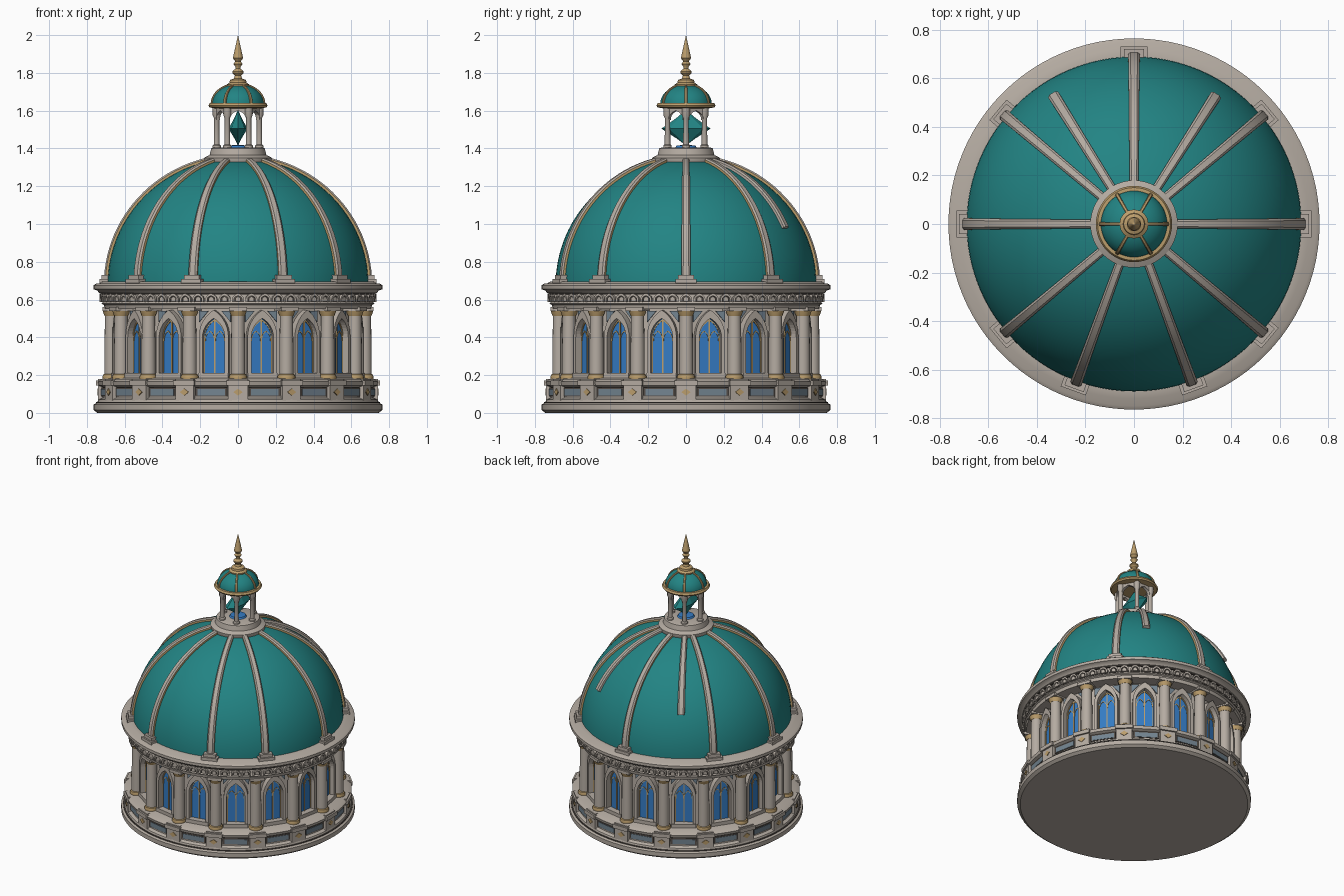
import bpy, bmesh
from math import sin, cos, pi, radians
from mathutils import Matrix, Vector

cube = bpy.data.objects.get("Cube")
if cube:
    bpy.data.objects.remove(cube, do_unlink=True)


def material(name, rgb):
    m = bpy.data.materials.new(name)
    m.use_nodes = True
    m.diffuse_color = (*rgb, 1)
    bsdf = m.node_tree.nodes["Principled BSDF"]
    bsdf.inputs["Base Color"].default_value = (*rgb, 1)
    bsdf.inputs["Roughness"].default_value = 0.8
    return m


MATS = [material("pale stone", (0.46, 0.41, 0.36)),
        material("teal copper", (0.016, 0.23, 0.23)),
        material("gilding", (0.50, 0.34, 0.15)),
        material("blue glass", (0.035, 0.20, 0.55)),
        material("dark crevice", (0.09, 0.075, 0.065)),
        material("slate panel", (0.17, 0.23, 0.28))]
STONE, TEAL, GOLD, BLUE, DARK, SLATE = range(6)


def spot(deg, r=0.0, z=0.0):
    """Local frame on a ring: x runs along the ring, y points outward."""
    return (Matrix.Rotation(radians(deg - 90), 4, 'Z')
            @ Matrix.Translation((0, r, z)))


def face(bm, verts, mat):
    bm.faces.new(verts).material_index = mat


def lathe(bm, profile, mat, seg=96, at=Matrix(), turn=0.0):
    rings = []
    for r, z in profile:
        n = seg if r > 0 else 1
        rings.append([bm.verts.new(at @ Vector((r * cos(turn + 2 * pi * i / seg),
                      r * sin(turn + 2 * pi * i / seg), z))) for i in range(n)])
    for a, b in zip(rings, rings[1:]):
        for i in range(seg):
            j = (i + 1) % seg
            quad = [a[i % len(a)], a[j % len(a)], b[j % len(b)], b[i % len(b)]]
            face(bm, list(dict.fromkeys(quad)), mat)
    for ring in (rings[0], rings[-1]):
        if len(ring) > 1:
            face(bm, ring, mat)


def prism(bm, at, outline, y0, y1, mat):
    back, front = [[bm.verts.new(at @ Vector((x, y, z))) for x, z in outline]
                   for y in (y0, y1)]
    face(bm, back, mat)
    face(bm, front, mat)
    for i in range(len(back)):
        face(bm, [back[i - 1], back[i], front[i], front[i - 1]], mat)


def box(bm, at, w, z0, z1, y0, y1, mat):
    prism(bm, at, [(-w, z0), (w, z0), (w, z1), (-w, z1)], y0, y1, mat)


def band(bm, at, inner, outer, y0, y1, mat):
    """Solid strip between two matching open outlines."""
    rows = [[bm.verts.new(at @ Vector((x, y, z))) for x, z in line]
            for line, y in ((inner, y0), (inner, y1), (outer, y1), (outer, y0))]
    skin(bm, list(zip(*rows)), mat)


def skin(bm, sections, mat, side_mat=None):
    n = len(sections[0])
    for a, b in zip(sections, sections[1:]):
        for i in range(n):
            m = side_mat if side_mat is not None and i in (0, n - 2) else mat
            face(bm, [a[i], a[(i + 1) % n], b[(i + 1) % n], b[i]], m)
    face(bm, sections[0], mat)
    face(bm, sections[-1], mat)


def arch(w, z0, spring, top, n=7):
    left = [(-w, z0)]
    for i in range(n + 1):
        a = pi / 3 * i / n
        left.append((w - 2 * w * cos(a), spring + (top - spring) * sin(a) / sin(pi / 3)))
    return left + [(-x, z) for x, z in reversed(left[:-1])]


def rib(bm, deg, radius, height, z, t0, t1, w0, w1, h, mat, side_mat=None, n=24):
    """Raised strip following an elliptical dome from angle t0 to t1."""
    at, sections = spot(deg), []
    for i in range(n + 1):
        u = i / n
        t, w = t0 + (t1 - t0) * u, w0 + (w1 - w0) * u
        p = Vector((0, radius * cos(t), z + height * sin(t)))
        out = Vector((0, cos(t) / radius, sin(t) / height)).normalized()
        shape = [(-w, -0.012), (-w, h * 0.6), (-w * 0.6, h), (w * 0.6, h), (w, h * 0.6), (w, -0.012)]
        sections.append([bm.verts.new(at @ (p + out * d + Vector((x, 0, 0)))) for x, d in shape])
    skin(bm, sections, mat, side_mat)


def finish(bm, name, smooth=True):
    bmesh.ops.recalc_face_normals(bm, faces=bm.faces)
    mesh = bpy.data.meshes.new(name)
    bm.to_mesh(mesh)
    bm.free()
    for m in MATS:
        mesh.materials.append(m)
    ob = bpy.data.objects.new(name, mesh)
    bpy.context.collection.objects.link(ob)
    if smooth:
        bpy.ops.object.select_all(action='DESELECT')
        ob.select_set(True)
        bpy.context.view_layer.objects.active = ob
        bpy.ops.object.shade_smooth_by_angle(angle=radians(35))


BAYS = 16
STEP = 360 / BAYS

# Moulded plinth
bm = bmesh.new()
lathe(bm, [(0.745, 0), (0.765, 0.015), (0.765, 0.045), (0.745, 0.055), (0.74, 0.07),
           (0.72, 0.08), (0.715, 0.135), (0.74, 0.145), (0.745, 0.165), (0.72, 0.18), (0.6, 0.19)], STONE)
lathe(bm, [(0.75, 0.053), (0.752, 0.053), (0.752, 0.058), (0.75, 0.058)], DARK)
finish(bm, "plinth")

# Pedestals under the columns, and sunken panels between them
bm = bmesh.new()
for k in range(BAYS):
    at = spot(k * STEP)
    box(bm, at, 0.052, 0.065, 0.18, 0.66, 0.74, STONE)
    box(bm, at, 0.06, 0.145, 0.172, 0.66, 0.752, STONE)
    prism(bm, at, [(-0.025, 0.11), (0, 0.092), (0.025, 0.11), (0, 0.128)], 0.735, 0.745, GOLD)
    at = spot((k + 0.5) * STEP)
    box(bm, at, 0.085, 0.088, 0.135, 0.66, 0.721, DARK)
    box(bm, at, 0.074, 0.093, 0.126, 0.66, 0.724, SLATE)
finish(bm, "pedestals_and_panels", False)

# Drum wall with one flat facet per bay
bm = bmesh.new()
lathe(bm, [(0.632, 0.17), (0.632, 0.57)], STONE, BAYS)
finish(bm, "drum_wall", False)

# Pointed windows with stone surrounds and gilded tracery
bm = bmesh.new()
for k in range(BAYS):
    at = spot((k + 0.5) * STEP)
    prism(bm, at, arch(0.062, 0.2, 0.4, 0.505), 0.61, 0.626, BLUE)
    band(bm, at, arch(0.06, 0.19, 0.4, 0.5), arch(0.08, 0.19, 0.4, 0.545), 0.61, 0.662, STONE)
    band(bm, at, arch(0.053, 0.215, 0.4, 0.488), arch(0.057, 0.215, 0.4, 0.496), 0.62, 0.632, GOLD)
    box(bm, at, 0.08, 0.185, 0.21, 0.61, 0.668, STONE)
    box(bm, at, 0.003, 0.21, 0.49, 0.62, 0.632, GOLD)
    for side in (-1, 1):
        lancet = at @ Matrix.Translation((side * 0.027, 0, 0))
        band(bm, lancet, arch(0.022, 0.38, 0.39, 0.43), arch(0.025, 0.38, 0.39, 0.436), 0.62, 0.63, GOLD)
        prism(bm, at, [(side * 0.035, 0.54), (side * 0.085, 0.54), (side * 0.085, 0.48)], 0.61, 0.63, SLATE)
finish(bm, "windows", False)

# Drum columns with gilded bases and capitals
bm = bmesh.new()
for k in range(BAYS):
    at = spot(k * STEP, 0.67)
    lathe(bm, [(0.046, 0.178), (0.048, 0.19), (0.044, 0.202), (0.037, 0.207)], GOLD, 16, at)
    lathe(bm, [(0.038, 0.2), (0.037, 0.35), (0.034, 0.53)], STONE, 16, at)
    lathe(bm, [(0.036, 0.513), (0.04, 0.522), (0.047, 0.542)], GOLD, 16, at)
    box(bm, at, 0.048, 0.54, 0.56, -0.05, 0.048, STONE)
finish(bm, "drum_columns")

# Entablature and cornice
bm = bmesh.new()
lathe(bm, [(0.62, 0.55), (0.705, 0.55), (0.71, 0.572), (0.722, 0.578), (0.715, 0.588), (0.715, 0.63),
           (0.735, 0.635), (0.745, 0.648), (0.765, 0.655), (0.765, 0.675), (0.75, 0.685),
           (0.735, 0.686), (0.72, 0.695), (0.68, 0.695), (0.66, 0.65)], STONE)
lathe(bm, [(0.718, 0.628), (0.728, 0.628), (0.728, 0.633), (0.718, 0.633)], DARK)
finish(bm, "cornice")

# Row of small corbel arches under the cornice
bm = bmesh.new()
for k in range(64):
    at = spot(k * 360 / 64)
    prism(bm, at, arch(0.02, 0.587, 0.605, 0.626, 3), 0.7, 0.718, DARK)
    band(bm, at, arch(0.02, 0.588, 0.604, 0.62, 3), arch(0.031, 0.588, 0.604, 0.632, 3), 0.7, 0.732, STONE)
    prism(bm, at, arch(0.014, 0.59, 0.602, 0.616, 3), 0.7, 0.728, STONE)
finish(bm, "corbel_arches", False)

# Main dome
R, H, Z = 0.69, 0.67, 0.68
bm = bmesh.new()
lathe(bm, [(R * cos(pi / 2 * i / 32), Z + H * sin(pi / 2 * i / 32)) for i in range(32)] + [(0, Z + H)], TEAL)
finish(bm, "dome")

# Ribs with stepped feet, and two short ribs at the back
bm = bmesh.new()
for deg in (0, 40, 90, 140, 180, 220, 250, 290, 320):
    rib(bm, deg, R, H, Z, 0, 1.36, 0.025, 0.018, 0.02, STONE, GOLD)
    at = spot(deg)
    box(bm, at, 0.055, 0.68, 0.708, 0.66, 0.732, STONE)
    box(bm, at, 0.042, 0.70, 0.73, 0.66, 0.722, STONE)
for deg in (57.5, 122):
    rib(bm, deg, R, H, Z, 0.46, 1.36, 0.024, 0.018, 0.02, STONE)
finish(bm, "dome_ribs")

# Lantern base
bm = bmesh.new()
lathe(bm, [(0.16, 1.3), (0.178, 1.325), (0.18, 1.35), (0.165, 1.358), (0.15, 1.365), (0.142, 1.4),
           (0.13, 1.405), (0, 1.405)], STONE, 48)
lathe(bm, [(0.06, 1.4), (0.05, 1.415), (0, 1.42)], BLUE, 16)
finish(bm, "lantern_base")

# Lantern columns and the arches between them
bm = bmesh.new()
top = arch(0.055, 1.54, 1.57, 1.605)
for k in range(6):
    at = spot(k * 60, 0.113)
    lathe(bm, [(0.022, 1.4), (0.022, 1.415), (0.015, 1.422), (0.014, 1.56), (0.021, 1.575),
               (0.021, 1.62)], STONE, 12, at)
    band(bm, spot(k * 60 + 30), arch(0.042, 1.55, 1.56, 1.6), [(x, 1.625) for x, z in top], 0.085, 0.108, STONE)
finish(bm, "lantern_arcade")

# Pointed flattened ornament inside the lantern
bm = bmesh.new()
lathe(bm, [(0, -0.09), (0.35, -0.055), (1, 0), (0.4, 0.055), (0, 0.1)], TEAL, 8,
      Matrix.Translation((0, 0, 1.505)) @ Matrix.Diagonal((0.05, 0.13, 1, 1)))
finish(bm, "lantern_ornament", False)

# Lantern roof: gilded rim, small dome and gilded ribs
bm = bmesh.new()
lathe(bm, [(0.12, 1.612), (0.15, 1.617), (0.157, 1.627), (0.15, 1.64), (0.12, 1.642)], GOLD, 48)
lathe(bm, [(0.137 * cos(i * pi / 20), 1.635 + 0.105 * sin(i * pi / 20)) for i in range(10)], TEAL, 48)
for k in range(6):
    rib(bm, k * 60, 0.137, 0.105, 1.635, 0, 1.3, 0.008, 0.006, 0.008, GOLD, n=10)
finish(bm, "lantern_roof")

# Finial
bm = bmesh.new()
lathe(bm, [(0.058, 1.722), (0.06, 1.738), (0.045, 1.748), (0.043, 1.762), (0.022, 1.77), (0.017, 1.785),
           (0.03, 1.8), (0.03, 1.808), (0.014, 1.822), (0.014, 1.832), (0.025, 1.848), (0.014, 1.86),
           (0.027, 1.878), (0.018, 1.92), (0.008, 1.965), (0, 2.0)], GOLD, 16)
finish(bm, "finial")
